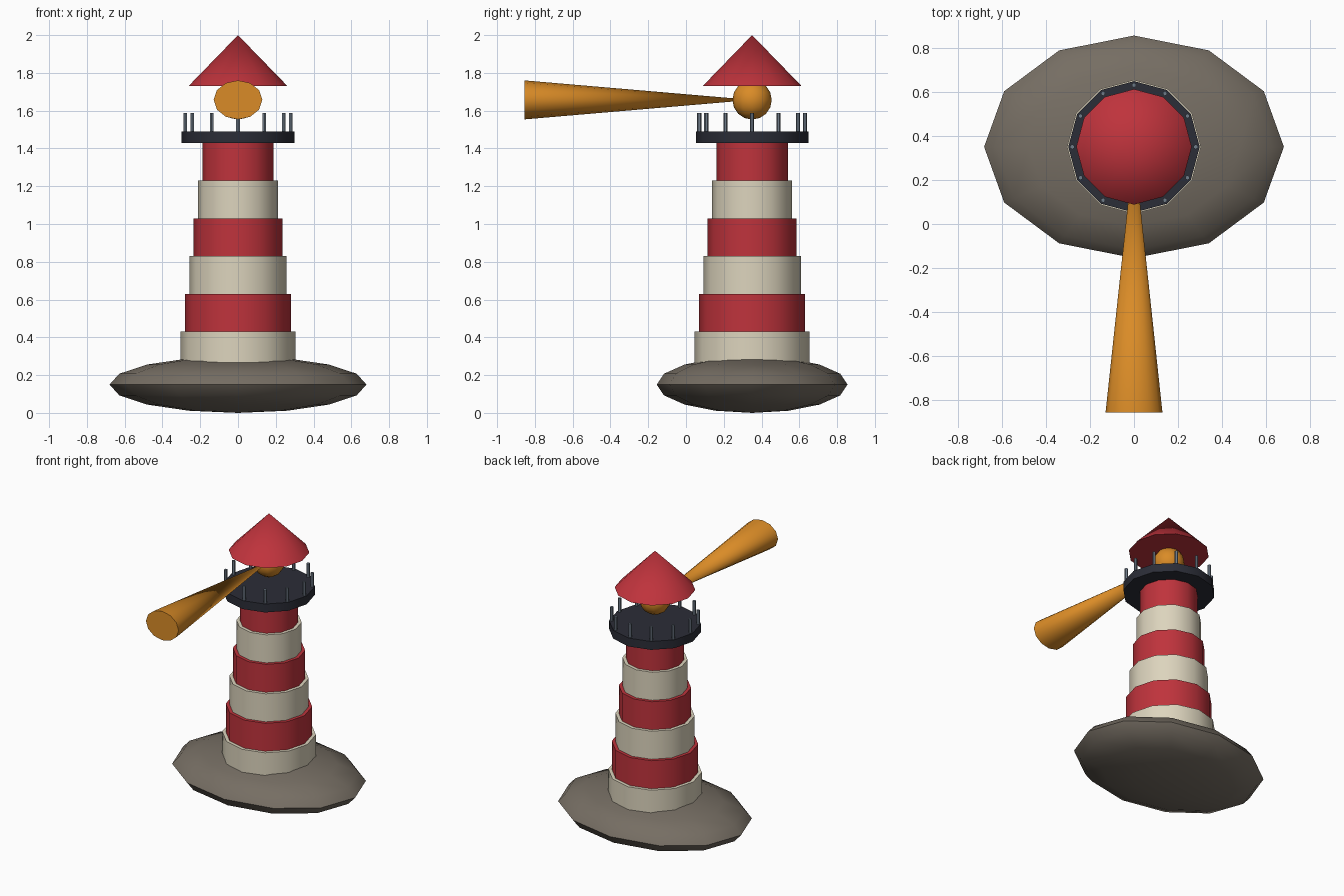
import bpy, math

if "Cube" in bpy.data.objects:
    bpy.data.objects.remove(bpy.data.objects["Cube"])

CY = 0.35      # tower axis sits behind the origin
SIDES = 12


def material(name, rgb):
    m = bpy.data.materials.new(name)
    m.diffuse_color = (*rgb, 1)
    m.use_nodes = True
    m.node_tree.nodes["Principled BSDF"].inputs["Base Color"].default_value = m.diffuse_color
    return m


RED = material("red", (0.52, 0.033, 0.045))
CREAM = material("cream", (0.72, 0.66, 0.51))
ROCK = material("rock", (0.18, 0.155, 0.125))
DARK = material("dark_iron", (0.024, 0.026, 0.038))
STEEL = material("steel", (0.16, 0.20, 0.25))
AMBER = material("amber", (0.70, 0.26, 0.02))


def finish(name, mat):
    """Name, colour and smooth the object just added."""
    ob = bpy.context.object
    ob.name = name
    ob.data.materials.append(mat)
    bpy.ops.object.shade_smooth_by_angle(angle=math.radians(40))
    return ob


def cylinder(name, mat, r, z0, z1, x=0, y=CY, sides=SIDES):
    bpy.ops.mesh.primitive_cylinder_add(vertices=sides, radius=r, depth=z1 - z0,
                                        location=(x, y, (z0 + z1) / 2))
    return finish(name, mat)


def ball(name, mat, size, z):
    bpy.ops.mesh.primitive_uv_sphere_add(segments=SIDES, ring_count=8, radius=1,
                                         location=(0, CY, z))
    bpy.context.object.scale = size
    bpy.ops.object.transform_apply(location=False, rotation=False, scale=True)
    return finish(name, mat)


# Rock island
rock = ball("rock_base", ROCK, (0.68, 0.505, 0.15), 0.15)
bpy.ops.object.shade_smooth()

# Striped tower, stepping in at every band
for i in range(6):
    cylinder(f"tower_band_{i + 1}", RED if i % 2 else CREAM,
             0.304 - 0.023 * i, 0.23 + 0.2 * i, 0.43 + 0.2 * i)

# Gallery floor and railing posts
cylinder("gallery", DARK, 0.298, 1.43, 1.49)
for i in range(12):
    a = math.tau * i / 12
    cylinder(f"railing_post_{i + 1}", STEEL, 0.011, 1.48, 1.588,
             0.28 * math.cos(a), CY + 0.28 * math.sin(a), 6)

# Lamp and its beam
ball("lamp", AMBER, (0.104, 0.104, 0.104), 1.657)
bpy.ops.mesh.primitive_cone_add(vertices=SIDES, radius1=0.129, radius2=0, depth=1.205,
                                location=(0, (CY - 0.855) / 2, 1.657),
                                rotation=(-math.pi / 2, 0, 0))
bpy.context.object.scale = (1, 0.8, 1)
finish("light_beam", AMBER)

# Roof
bpy.ops.mesh.primitive_cone_add(vertices=SIDES, radius1=0.262, radius2=0, depth=0.27,
                                location=(0, CY, 1.865))
finish("roof", RED)
